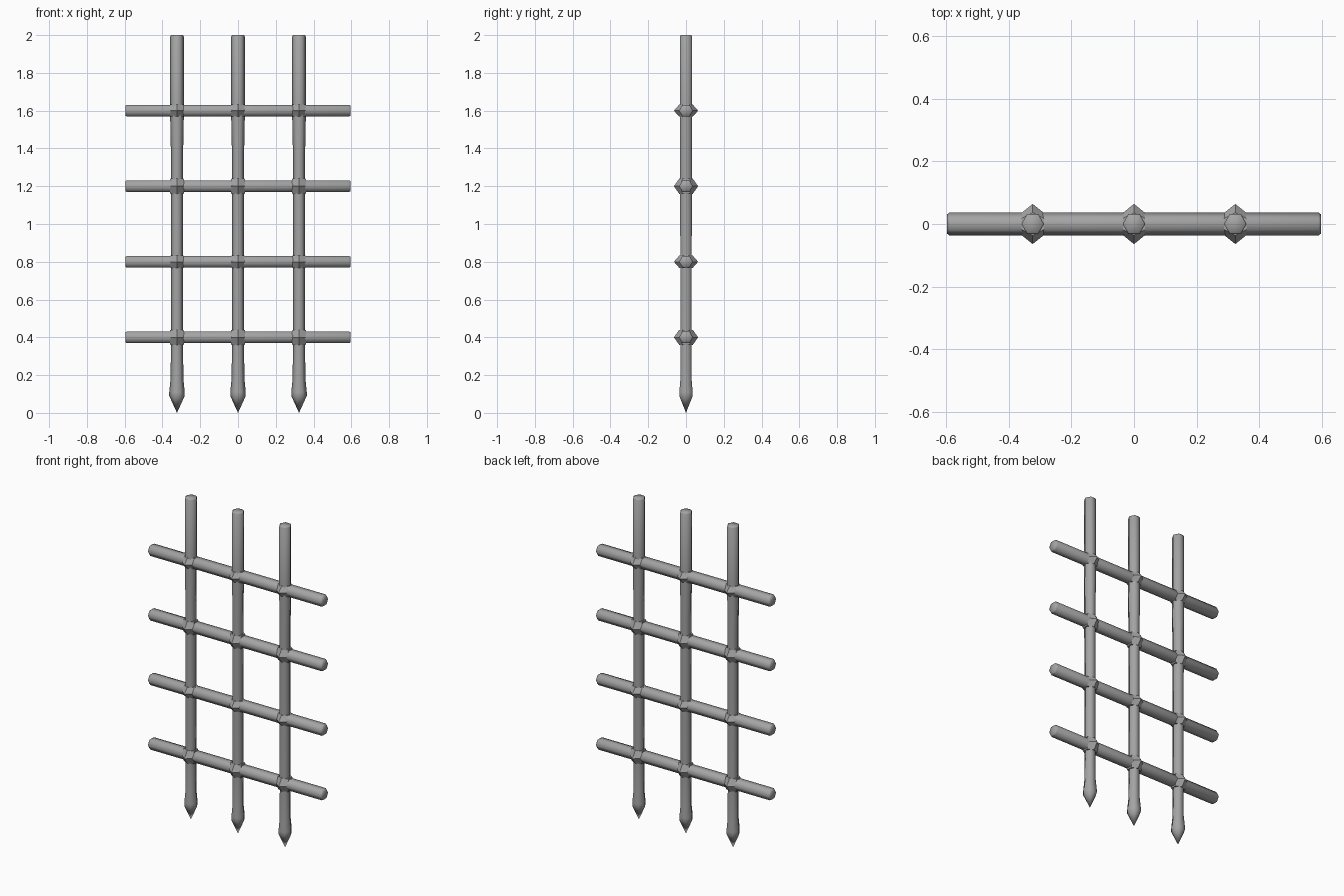
import bpy, bmesh
from math import radians, sin, cos, pi
from mathutils import Matrix

cube = bpy.data.objects.get("Cube")
if cube:
    bpy.data.objects.remove(cube)

iron = bpy.data.materials.new("grey iron")
iron.use_nodes = True
iron.diffuse_color = (0.37, 0.37, 0.37, 1)
bsdf = next(n for n in iron.node_tree.nodes if n.type == 'BSDF_PRINCIPLED')
bsdf.inputs["Base Color"].default_value = iron.diffuse_color


def lathe(name, rings, location, turn=None, smooth=True, phase=0.0):
    """Six-sided solid from rings of (x radius, y radius, z); zero radius is a tip."""
    bm = bmesh.new()
    loops = []
    for rx, ry, z in rings:
        count = 6 if rx > 0 else 1
        loops.append([bm.verts.new((rx * cos(phase + i * pi / 3),
                                    ry * sin(phase + i * pi / 3), z))
                      for i in range(count)])
    for a, b in zip(loops, loops[1:]):
        for i in range(6):
            j = (i + 1) % 6
            if len(a) == 1:
                bm.faces.new((a[0], b[j], b[i]))
            else:
                bm.faces.new((a[i], a[j], b[j], b[i]))
    for end in (loops[0], loops[-1]):
        if len(end) > 1:
            bm.faces.new(end)
    bmesh.ops.recalc_face_normals(bm, faces=bm.faces)
    if turn:
        bm.transform(turn)
    mesh = bpy.data.meshes.new(name)
    bm.to_mesh(mesh)
    bm.free()
    mesh.materials.append(iron)
    obj = bpy.data.objects.new(name, mesh)
    obj.location = location
    bpy.context.collection.objects.link(obj)
    if smooth:
        bpy.ops.object.select_all(action='DESELECT')
        obj.select_set(True)
        bpy.context.view_layer.objects.active = obj
        bpy.ops.object.shade_smooth_by_angle(angle=radians(62))
    return obj


columns = {"right": -0.323, "middle": 0.0, "left": 0.323}
rows = (0.4, 0.8, 1.2, 1.6)

# Upright bars with a flared spear point at the foot
upright = [(0, 0, 0), (0.041, 0.041, 0.09), (0.041, 0.041, 0.11),
           (0.034, 0.034, 0.18), (0.032, 0.034, 0.36), (0.032, 0.036, 1.36),
           (0.036, 0.037, 1.56), (0.036, 0.037, 1.993), (0.031, 0.032, 2.0)]
for side, x in columns.items():
    lathe(side + "_upright_bar", upright, (x, 0, 0))

# Crossbars with softened ends, lying along x
half = 0.596
crossbar = [(0.031, 0.031, -half), (0.036, 0.037, 0.008 - half),
            (0.036, 0.037, half - 0.008), (0.031, 0.031, half)]
along_x = Matrix.Rotation(pi / 2, 4, 'Y')
for n, z in enumerate(rows):
    lathe(f"crossbar_{n + 1}", crossbar, (0, 0, z), along_x, phase=pi / 6)

# Faceted collars where the bars cross, pointed to front and back
for n, z in enumerate(rows):
    h = 0.04 if n % 2 == 0 and n == 0 or n == 2 else 0.032
    collar = [(0.041, 0.036, -h), (0.046, 0.064, 0), (0.041, 0.036, h)]
    for side, x in columns.items():
        lathe(f"{side}_collar_{n + 1}", collar, (x, 0, z), smooth=False, phase=pi / 6)
